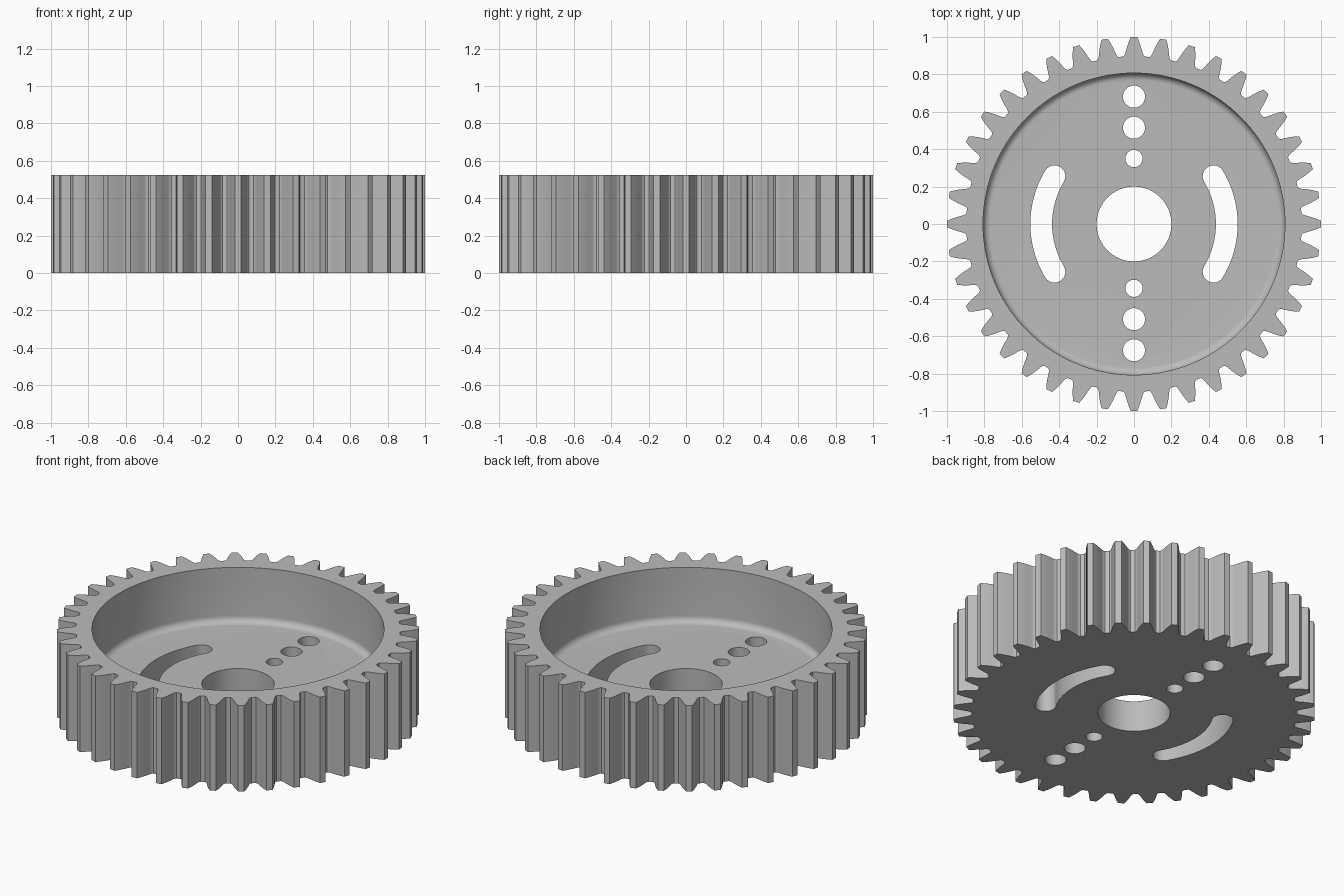
import bpy, bmesh
from math import sin, cos, pi, radians

if "Cube" in bpy.data.objects:
    bpy.data.objects.remove(bpy.data.objects["Cube"], do_unlink=True)

HEIGHT, FLOOR = 0.524, 0.19
TEETH = 40
POCKET_R, FILLET = 0.807, 0.04

grey = bpy.data.materials.new("plain grey")
grey.use_nodes = True
colour = (0.5, 0.5, 0.5, 1)
grey.diffuse_color = colour
grey.node_tree.nodes["Principled BSDF"].inputs["Base Color"].default_value = colour


def loft(name, layers):
    """Closed solid through stacked outlines, each given as (points, z)."""
    bm = bmesh.new()
    rings = [[bm.verts.new((x, y, z)) for x, y in pts] for pts, z in layers]
    for low, high in zip(rings, rings[1:]):
        for i in range(len(low)):
            bm.faces.new((low[i - 1], low[i], high[i], high[i - 1]))
    bm.faces.new(rings[0][::-1])
    bm.faces.new(rings[-1])
    bmesh.ops.recalc_face_normals(bm, faces=bm.faces)
    mesh = bpy.data.meshes.new(name)
    bm.to_mesh(mesh)
    bm.free()
    mesh.materials.append(grey)
    obj = bpy.data.objects.new(name, mesh)
    bpy.context.collection.objects.link(obj)
    return obj


def arc(cx, cy, r, start, end, steps):
    angles = [start + (end - start) * i / steps for i in range(steps + 1)]
    return [(cx + r * cos(a), cy + r * sin(a)) for a in angles]


def circle(r, cx=0, cy=0, sides=48):
    return arc(cx, cy, r, 0, 2 * pi, sides)[:-1]


def gear_outline():
    # half tooth as (radius, half width), from root to tip
    half = [(0.897, 0.058), (0.903, 0.051), (0.915, 0.046),
            (0.945, 0.038), (0.975, 0.028), (1.0, 0.017)]
    tooth = [(r, -w) for r, w in half] + half[::-1]
    pts = []
    for i in range(TEETH):
        a = 2 * pi * i / TEETH
        pts += [(r * cos(a + w / r), r * sin(a + w / r)) for r, w in tooth]
    return pts


def slot_outline(side):
    # curved slot with round ends
    mid, w, a = 0.496, 0.058, radians(31)
    c, s = mid * cos(a), mid * sin(a)
    pts = arc(0, 0, mid + w, -a, a, 24)
    pts += arc(c, s, w, a, a + pi, 12)[1:]
    pts += arc(0, 0, mid - w, a, -a, 24)[1:]
    pts += arc(c, -s, w, pi - a, 2 * pi - a, 12)[1:-1]
    return [(side * x, side * y) for x, y in pts]


# Toothed body
outline = gear_outline()
gear = loft("gear_wheel", [(outline, 0), (outline, HEIGHT)])

# Pocket cutter with a rounded bottom edge
layers = []
for i in range(9):
    t = pi / 2 * i / 8
    layers.append((circle(POCKET_R - FILLET + FILLET * sin(t), sides=128),
                   FLOOR + FILLET * (1 - cos(t))))
layers.append((circle(POCKET_R, sides=128), HEIGHT + 0.1))
cutters = [loft("pocket_cutter", layers)]

# Through holes: bore, two curved slots, two rows of round holes
holes = [circle(0.2, sides=64), slot_outline(1), slot_outline(-1)]
for y, r in ((0.35, 0.046), (0.515, 0.059), (0.681, 0.059)):
    holes += [circle(r, 0, y), circle(r, 0, 0.006 - y)]
cutters += [loft("hole_cutter", [(h, -0.1), (h, FLOOR + 0.1)]) for h in holes]

bpy.context.view_layer.objects.active = gear
for cutter in cutters:
    cutter.hide_render = True
    mod = gear.modifiers.new("cut", "BOOLEAN")
    mod.operation, mod.solver, mod.object = "DIFFERENCE", "EXACT", cutter
    bpy.ops.object.modifier_apply(modifier=mod.name)
    bpy.data.objects.remove(cutter, do_unlink=True)

bpy.ops.object.select_all(action="DESELECT")
gear.select_set(True)
bpy.ops.object.shade_smooth_by_angle(angle=radians(30))
